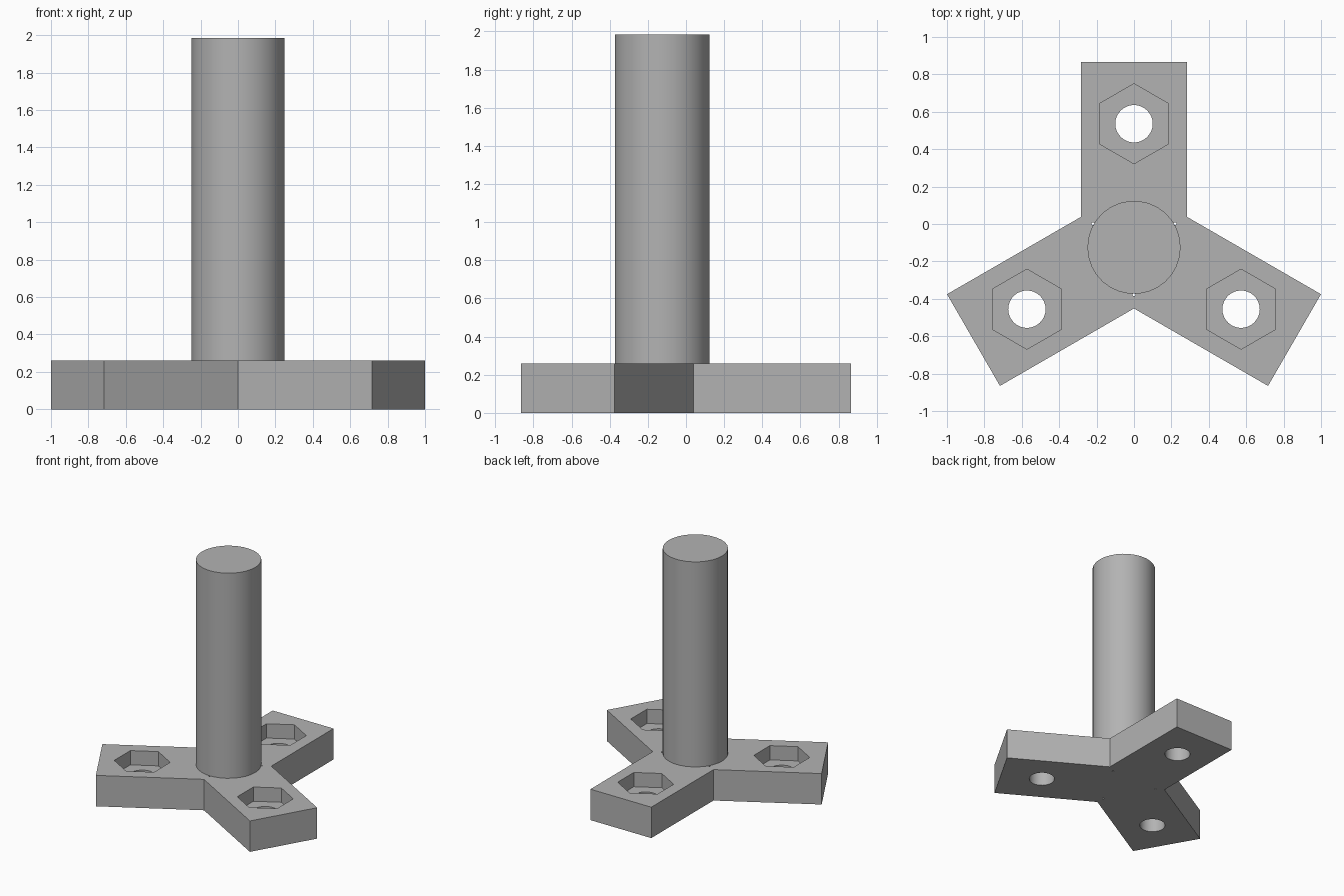
import bpy, bmesh
from math import radians, cos, sin, pi
from mathutils import Vector

old = bpy.data.objects.get("Cube")
if old:
    bpy.data.objects.remove(old, do_unlink=True)

CENTRE = Vector((0, -0.125, 0))
HALF_WIDTH, ARM_LENGTH = 0.283, 0.991
BASE_TOP, POLE_TOP = 0.26, 1.985
ARM_ANGLES = [radians(a) for a in (90, 210, 330)]

grey = bpy.data.materials.new("plain_grey")
grey.use_nodes = True
colour = (0.45, 0.45, 0.45, 1)
grey.diffuse_color = colour
grey.node_tree.nodes["Principled BSDF"].inputs["Base Color"].default_value = colour


def polar(radius, angle):
    return CENTRE + Vector((radius * cos(angle), radius * sin(angle), 0))


def prism(name, outline, bottom, top):
    """Extrude a closed outline straight up."""
    bm = bmesh.new()
    face = bm.faces.new([bm.verts.new((p.x, p.y, bottom)) for p in outline])
    side = bmesh.ops.extrude_face_region(bm, geom=[face])["geom"]
    verts = [v for v in side if isinstance(v, bmesh.types.BMVert)]
    bmesh.ops.translate(bm, verts=verts, vec=(0, 0, top - bottom))
    bmesh.ops.recalc_face_normals(bm, faces=bm.faces[:])
    mesh = bpy.data.meshes.new(name)
    bm.to_mesh(mesh)
    bm.free()
    mesh.materials.append(grey)
    obj = bpy.data.objects.new(name, mesh)
    bpy.context.collection.objects.link(obj)
    return obj


def ring(centre, radius, sides, start=0):
    angles = [start + 2 * pi * i / sides for i in range(sides)]
    return [centre + radius * Vector((cos(a), sin(a), 0)) for a in angles]


def smooth(obj):
    bpy.ops.object.select_all(action="DESELECT")
    obj.select_set(True)
    bpy.context.view_layer.objects.active = obj
    bpy.ops.object.shade_smooth_by_angle(angle=radians(30))


def cut(target, cutter):
    """Subtract the cutter and discard it."""
    mod = target.modifiers.new("cut", "BOOLEAN")
    mod.operation, mod.solver, mod.object = "DIFFERENCE", "EXACT", cutter
    bpy.context.view_layer.objects.active = target
    bpy.ops.object.modifier_apply(modifier=mod.name)
    bpy.data.objects.remove(cutter, do_unlink=True)


# Three-armed base plate: two end corners and one inner corner per arm
outline = []
for a in ARM_ANGLES:
    end = polar(ARM_LENGTH, a)
    across = HALF_WIDTH * Vector((-sin(a), cos(a), 0))
    outline += [end - across, end + across,
                polar(HALF_WIDTH / cos(pi / 6), a + pi / 3)]
base = prism("three_arm_base", outline, 0, BASE_TOP)

# Bolt hole and hexagonal nut pocket in each arm, pin hole in each inner corner
for a in ARM_ANGLES:
    spot = polar(0.661, a)
    cut(base, prism("nut_cutter", ring(spot, 0.214, 6, pi / 2), 0.14, 0.5))
    cut(base, prism("bolt_cutter", ring(spot, 0.1, 30), -0.1, 0.5))
    cut(base, prism("pin_cutter", ring(polar(0.253, a + pi / 3), 0.008, 8), -0.1, 0.5))
smooth(base)

# Upright pole
pole = prism("upright_pole", ring(CENTRE, 0.249, 30), BASE_TOP, POLE_TOP)
smooth(pole)
